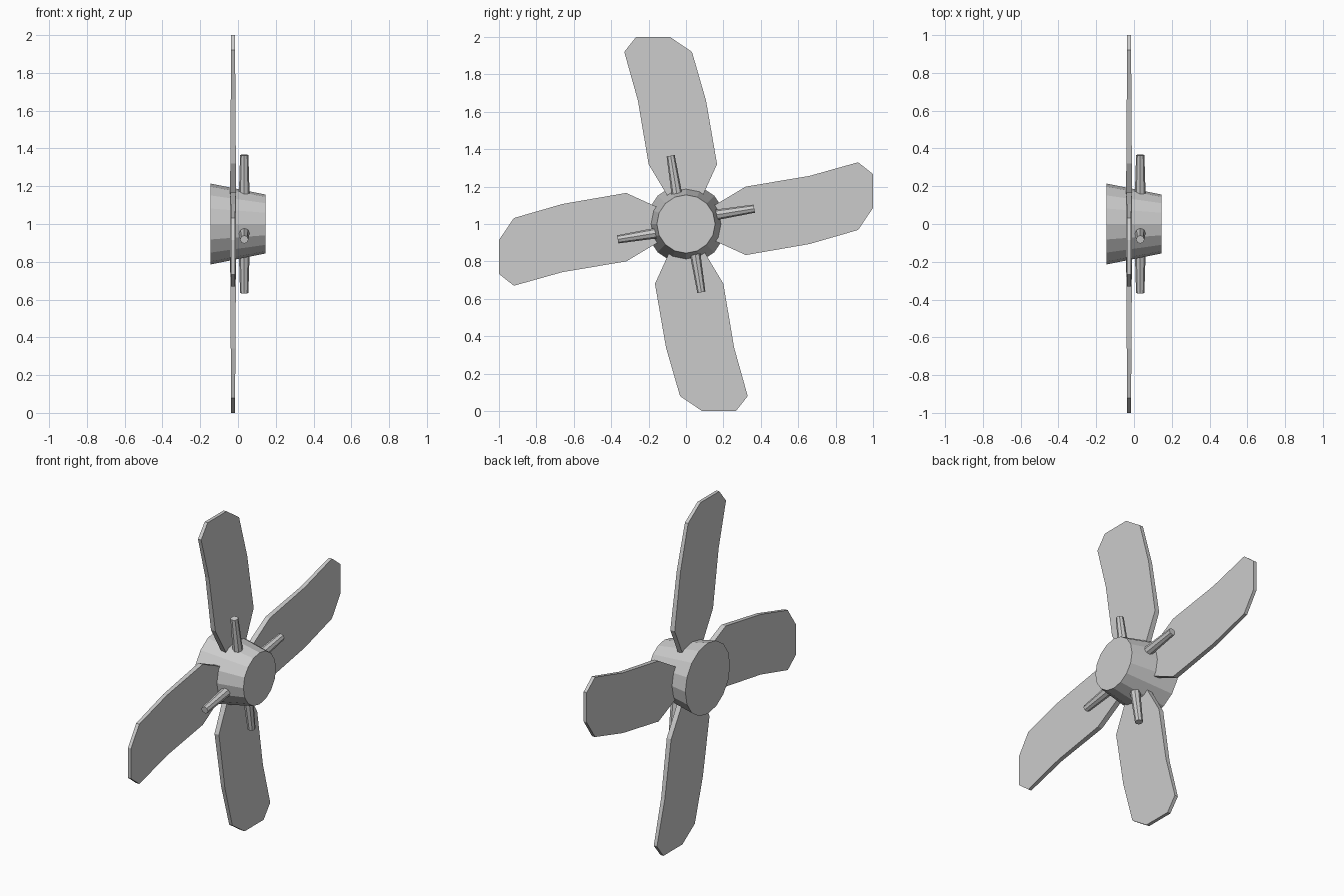
import bpy, bmesh, math
from mathutils import Matrix, Vector

if "Cube" in bpy.data.objects:
    bpy.data.objects.remove(bpy.data.objects["Cube"])

metal = bpy.data.materials.new("plain_grey")
metal.use_nodes = True
GREY = (0.6, 0.6, 0.6, 1)
metal.diffuse_color = GREY
metal.node_tree.nodes["Principled BSDF"].inputs["Base Color"].default_value = GREY

CENTRE = Vector((0, 0, 1))


def finish(bm, name):
    """Turn a bmesh built around the axis into an object at hub height."""
    bmesh.ops.recalc_face_normals(bm, faces=bm.faces)
    mesh = bpy.data.meshes.new(name)
    bm.to_mesh(mesh)
    bm.free()
    mesh.materials.append(metal)
    obj = bpy.data.objects.new(name, mesh)
    obj.location = CENTRE
    bpy.context.collection.objects.link(obj)
    return obj


def tapered_rod(name, start, end, r_start, r_end, sides):
    start, end = Vector(start), Vector(end)
    axis = end - start
    place = Matrix.Translation((start + end) / 2) @ axis.to_track_quat("Z", "Y").to_matrix().to_4x4()
    bm = bmesh.new()
    bmesh.ops.create_cone(bm, cap_ends=True, segments=sides, radius1=r_start,
                          radius2=r_end, depth=axis.length, matrix=place)
    return finish(bm, name)


# Upright blade outline as (y, distance from axis)
OUTLINE = [(0.057, 0.08), (0.166, 0.32), (0.107, 0.66), (0.032, 0.92), (-0.086, 1.0),
           (-0.267, 1.0), (-0.33, 0.92), (-0.257, 0.66), (-0.2, 0.32), (-0.06, 0.085)]


def blade(name):
    """Thin plate, slightly thinner towards the tip."""
    bm = bmesh.new()
    rings = []
    for side in (1, -1):
        rings.append([bm.verts.new((-0.026 + side * (0.017 - 0.007 * z), y, z))
                      for y, z in OUTLINE])
    front, back = rings
    bm.faces.new(front)
    bm.faces.new(back[::-1])
    n = len(OUTLINE)
    for i in range(n):
        j = (i + 1) % n
        bm.faces.new((front[i], back[i], back[j], front[j]))
    return finish(bm, name)


# Hub
tapered_rod("hub", (-0.145, 0, 0), (0.145, 0, 0), 0.214, 0.156, 16)

# Four blades and four pegs around the hub
for i, place in enumerate(("top", "left", "bottom", "right")):
    turn = (0, 0, 0) if i == 0 else (-i * math.pi / 2, 0, 0)
    parts = (blade("blade_" + str(i + 1)),
             tapered_rod("peg_" + str(i + 1), (0.033, -0.036, 0.08),
                         (0.033, -0.082, 0.365), 0.031, 0.022, 8))
    for part in parts:
        part.rotation_euler = turn
